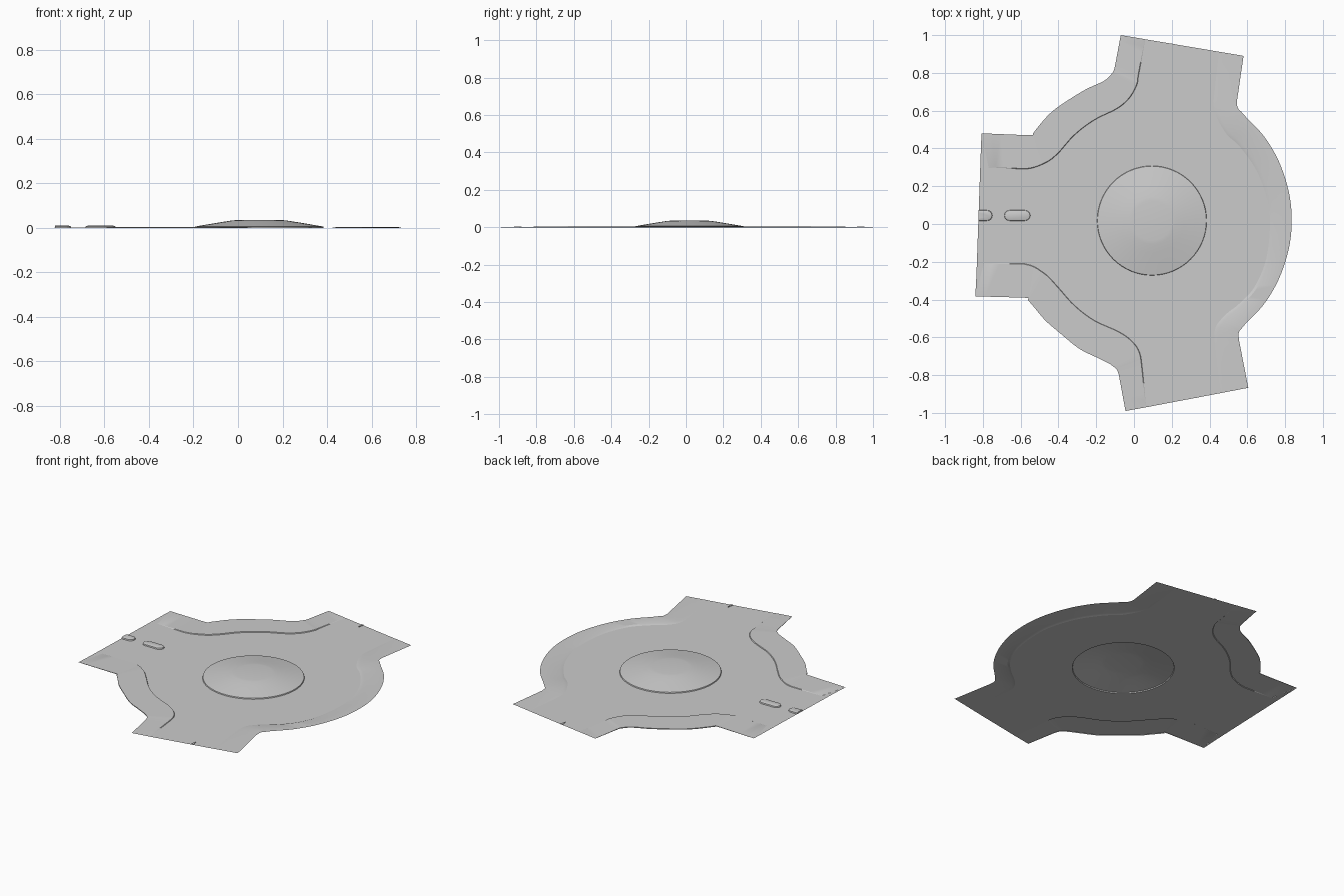
import bpy, bmesh, math
from mathutils import Vector

cube = bpy.data.objects.get("Cube")
if cube:
    bpy.data.objects.remove(cube, do_unlink=True)

grey = bpy.data.materials.new("pale_grey")
grey.use_nodes = True
COLOUR = (0.6, 0.6, 0.6, 1)
grey.diffuse_color = COLOUR
grey.node_tree.nodes["Principled BSDF"].inputs["Base Color"].default_value = COLOUR

CENTRE = Vector((0.095, 0.018, 0))
ISLAND_RADIUS = 0.29
SEGMENTS = 64
KERB = 0.005


def finish(bm, name, angle=20):
    """Turn a bmesh sheet into an upward-facing object with the grey material."""
    for f in bm.faces:
        f.normal_update()
        if f.normal.z < -1e-4:
            f.normal_flip()
    mesh = bpy.data.meshes.new(name)
    bm.to_mesh(mesh)
    bm.free()
    mesh.materials.append(grey)
    obj = bpy.data.objects.new(name, mesh)
    bpy.context.collection.objects.link(obj)
    bpy.ops.object.select_all(action='DESELECT')
    obj.select_set(True)
    bpy.context.view_layer.objects.active = obj
    bpy.ops.object.shade_smooth_by_angle(angle=math.radians(angle))
    return obj


def smooth_path(points, steps=5):
    """Rounded path through the points; the first and last spans stay straight."""
    p = [Vector((x, y, 0)) for x, y in points]
    out = []
    for i in range(len(p) - 1):
        a, b = p[i], p[i + 1]
        straight = i in (0, len(p) - 2)
        before, after = p[max(i - 1, 0)], p[min(i + 2, len(p) - 1)]
        for k in range(steps):
            t = k / steps
            if straight:
                out.append(a.lerp(b, t))
            else:
                out.append(0.5 * (2 * a + (b - before) * t
                                  + (2 * before - 5 * a + 4 * b - after) * t ** 2
                                  + (3 * a - before - 3 * b + after) * t ** 3))
    return out + [p[-1]]


def bridge(bm, rows, closed=False):
    """Join rows of points with quads."""
    verts = [[bm.verts.new(v) for v in row] for row in rows]
    n = len(verts[0])
    for a, b in zip(verts, verts[1:]):
        for i in range(n if closed else n - 1):
            j = (i + 1) % n
            bm.faces.new((a[i], a[j], b[j], b[i]))
    return verts


def verge(name, outer, inner, slope, skirt):
    """Raised pavement between the outer outline and the kerb line."""
    outer, inner = smooth_path(outer), smooth_path(inner)
    n = len(outer)
    up = [Vector((0, 0, KERB * min(1, 0.1 + i / 10, 0.1 + (n - 1 - i) / 10)))
          for i in range(n)]
    top = [o + u for o, u in zip(outer, up)]
    edge = [i + (o - i).normalized() * slope + u for o, i, u in zip(outer, inner, up)]
    bm = bmesh.new()
    bridge(bm, ([outer] if skirt else []) + [top, edge, inner])
    finish(bm, name)
    return inner


def circle(radius, z):
    return [CENTRE + Vector((radius * math.cos(a), radius * math.sin(a), z))
            for a in (math.tau * i / SEGMENTS for i in range(SEGMENTS))]


# Pavements, listed counter-clockwise from the back arm
back_left_kerb = verge(
    "back_pavement",
    [(-.07, 1), (-.1, .84), (-.115, .8), (-.16, .757), (-.26, .71), (-.395, .625),
     (-.46, .57), (-.515, .505), (-.535, .48), (-.56, .47), (-.807, .48)],
    [(.06, .978), (.025, .79), (.015, .735), (-.025, .665), (-.09, .61), (-.21, .55),
     (-.315, .47), (-.405, .37), (-.475, .32), (-.58, .29), (-.77, .3)],
    .003, True)
front_left_kerb = verge(
    "front_pavement",
    [(-.84, -.383), (-.58, -.39), (-.56, -.405), (-.525, -.445), (-.47, -.51),
     (-.395, -.575), (-.29, -.66), (-.19, -.71), (-.115, -.75), (-.08, -.8), (-.045, -.99)],
    [(-.795, -.21), (-.58, -.21), (-.475, -.26), (-.405, -.33), (-.315, -.43),
     (-.21, -.51), (-.08, -.57), (-.01, -.62), (.03, -.68), (.045, -.77), (.065, -.97)],
    .003, True)
arc = [(.09 + .745 * math.cos(math.radians(a)), .02 + .745 * math.sin(math.radians(a)))
       for a in (-49, -37, -25, -12, 0, 12, 25, 37, 49)]
side_kerb = verge(
    "side_pavement",
    [(.605, -.867), (.555, -.61)] + arc + [(.545, .65), (.58, .89)],
    [(.46, -.895), (.425, -.6), (.465, -.5), (.56, -.42), (.64, -.33), (.7, -.185), (.72, 0),
     (.705, .13), (.65, .28), (.56, .41), (.48, .49), (.42, .64), (.45, .912)],
    .02, False)

# Flared kerb ends beside the left arm
back_corner, front_corner = Vector((-.81, .41, 0)), Vector((-.834, -.27, 0))
for name, corner, tip, far in (
        ("back_kerb_end", back_corner, back_left_kerb[-1], Vector((-.807, .48, 0))),
        ("front_kerb_end", front_corner, front_left_kerb[0], Vector((-.84, -.383, 0)))):
    bm = bmesh.new()
    bm.faces.new([bm.verts.new(v) for v in (corner, tip, far)])
    finish(bm, name)

# Road sheet with a round opening under the island
bm = bmesh.new()
border = back_left_kerb + [back_corner, front_corner] + front_left_kerb + side_kerb
for loop in (border, circle(ISLAND_RADIUS, 0)):
    vs = [bm.verts.new(v) for v in loop]
    for a, b in zip(vs, vs[1:] + vs[:1]):
        bm.edges.new((a, b))
bmesh.ops.triangle_fill(bm, edges=bm.edges[:], use_beauty=True, normal=(0, 0, 1))
finish(bm, "road")

# Central island: low kerb, sloping bank and flat crown
bm = bmesh.new()
rings = bridge(bm, [circle(r, z) for r, z in (
    (ISLAND_RADIUS, 0), (.288, .006), (.23, .016), (.17, .026),
    (.125, .033), (.105, .035))], closed=True)
bm.faces.new(rings[-1])
finish(bm, "central_island", 30)


def capsule(cx, cy, half_length, radius, z, cut):
    """Rounded bar outline; a cut bar has a square left end."""
    pts = []
    for i in range(18):
        right = i < 9
        a = math.pi * ((i if right else i - 1) / 8 - .5)
        x, y = radius * math.cos(a), radius * math.sin(a)
        if not right and cut:
            x = -.008
        pts.append(Vector((cx + x + (half_length if right else -half_length), cy + y, z)))
    return pts


# Traffic dividers on the left arm
for name, x, half, cut in (("inner_divider", -.618, .041, False),
                           ("outer_divider", -.796, .018, True)):
    bm = bmesh.new()
    rows = bridge(bm, [capsule(x, .045, half, r, z, cut) for r, z in (
        (.028, 0), (.026, .007), (.017, .01))], closed=True)
    bm.faces.new(rows[-1])
    finish(bm, name)

# Small divider tips on the back and front arms
for name, x, y, s in (("back_divider_tip", .195, .935, 1), ("front_divider_tip", .325, -.9, -1)):
    bm = bmesh.new()
    tip = [Vector((x + dx, y + s * dy, 0)) for dx, dy in ((-.008, .02), (.008, .02), (0, -.02))]
    rows = bridge(bm, [tip, [v + Vector((0, 0, .004)) for v in tip]], closed=True)
    bm.faces.new(rows[-1])
    finish(bm, name)
